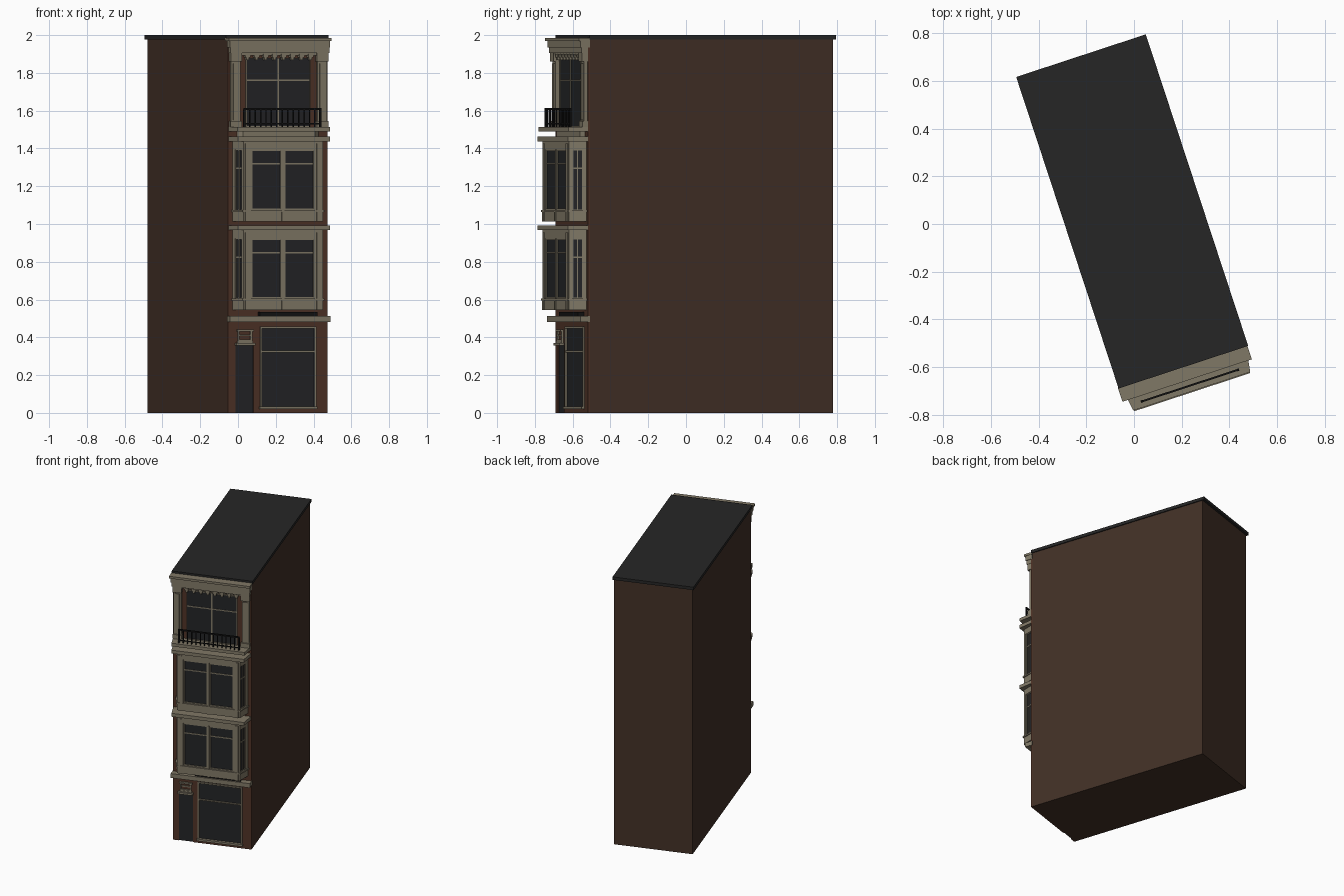
import bpy, bmesh, math
from mathutils import Matrix, Vector

if "Cube" in bpy.data.objects:
    bpy.data.objects.remove(bpy.data.objects["Cube"])


def material(name, rgb):
    lin = [((c / 255 + 0.055) / 1.055) ** 2.4 for c in rgb]
    m = bpy.data.materials.new(name)
    m.diffuse_color = (*lin, 1)
    m.use_nodes = True
    m.node_tree.nodes["Principled BSDF"].inputs["Base Color"].default_value = m.diffuse_color
    return m


BRICK = material("front brick", (78, 50, 38))
SIDE = material("side brick", (66, 48, 38))
STONE = material("khaki stone", (128, 120, 102))
ROOF = material("roof felt", (38, 38, 38))
GLASS = material("dark glass", (35, 36, 38))
IRON = material("black iron", (18, 18, 18))

# Facade frame: x runs along the front, -y is outward, origin at wall foot
FRAME = Matrix.Translation((0.2075, -0.595, 0)) @ Matrix.Rotation(math.radians(18.2), 4, 'Z')


def finish(name, bm, mat, local):
    bmesh.ops.recalc_face_normals(bm, faces=bm.faces)
    bm.transform(FRAME @ local)
    me = bpy.data.meshes.new(name)
    bm.to_mesh(me)
    bm.free()
    me.materials.append(mat)
    bpy.context.collection.objects.link(bpy.data.objects.new(name, me))


def boxes(name, mat, items, local=Matrix()):
    """Each item: along0, along1, out0, out1, z0, z1."""
    bm = bmesh.new()
    for a0, a1, o0, o1, z0, z1 in items:
        mid = Vector(((a0 + a1) / 2, -(o0 + o1) / 2, (z0 + z1) / 2))
        mtx = Matrix.Translation(mid) @ Matrix.Diagonal((a1 - a0, o1 - o0, z1 - z0, 1))
        bmesh.ops.create_cube(bm, size=1, matrix=mtx)
    finish(name, bm, mat, local)


def bay_prism(name, mat, wall, front, depth, z0, z1):
    """Splayed bay plan, half widths at the wall and at the front."""
    bm = bmesh.new()
    plan = [(-wall, 0), (-front, -depth), (front, -depth), (wall, 0)]
    face = bm.faces.new([bm.verts.new((x, y, z0)) for x, y in plan])
    ext = bmesh.ops.extrude_face_region(bm, geom=[face])["geom"]
    bmesh.ops.translate(bm, vec=(0, 0, z1 - z0),
                        verts=[v for v in ext if isinstance(v, bmesh.types.BMVert)])
    finish(name, bm, mat, Matrix())


def frame(a0, a1, z0, z1, o0, o1, w, transom=None):
    """Four window frame bars and an optional transom."""
    bars = [(a0, a0 + w, o0, o1, z0, z1), (a1 - w, a1, o0, o1, z0, z1),
            (a0, a1, o0, o1, z0, z0 + w), (a0, a1, o0, o1, z1 - w, z1)]
    if transom:
        bars.append((a0, a1, o0, o1 - 0.002, transom - 0.004, transom + 0.004))
    return bars


# Main block and roof
boxes("main_walls", SIDE, [(-0.277, 0.277, -1.355, 0, 0, 1.98)])
boxes("roof", ROOF, [(-0.288, 0.284, -1.37, 0.005, 1.978, 2.0)])

# Brick front skin with gaps for the door and shop window
boxes("front_brick", BRICK, [
    (-0.277, 0.277, 0, 0.01, 0.455, 1.95),
    (-0.277, -0.235, 0, 0.01, 0, 0.455),
    (-0.235, -0.135, 0, 0.01, 0.36, 0.455),
    (-0.135, -0.1, 0, 0.01, 0, 0.455),
    (-0.1, 0.212, 0, 0.01, 0, 0.02),
    (0.212, 0.277, 0, 0.01, 0, 0.455)])

# Door with hood and little panel above
boxes("door", GLASS, [(-0.235, -0.135, 0, 0.004, 0, 0.36)])
boxes("door_hood", STONE, [(-0.238, -0.132, 0, 0.035, 0.357, 0.371),
                           (-0.228, -0.142, 0, 0.022, 0.371, 0.38)]
      + frame(-0.225, -0.145, 0.38, 0.44, 0.01, 0.02, 0.009, 0.412)
      + [(-0.231, -0.139, 0, 0.026, 0.432, 0.442)])

# Shop window
boxes("shop_glass", GLASS, [(-0.1, 0.212, 0, 0.006, 0.02, 0.455)])
boxes("shop_frame", STONE, frame(-0.1, 0.212, 0.02, 0.457, 0, 0.018, 0.01, 0.325)
      + [(-0.105, 0.217, 0, 0.026, 0.02, 0.035)])

# Band above the shop
boxes("shop_band", STONE, [(-0.28, 0.28, 0, 0.055, 0.48, 0.512)])
boxes("awning_case", IRON, [(-0.11, 0.21, 0.01, 0.045, 0.512, 0.534)])

# Two splayed bay windows
WALL, FRONT, DEPTH = 0.255, 0.222, 0.1
SPLAY = math.hypot(WALL - FRONT, DEPTH)
TURN = math.atan2(DEPTH, WALL - FRONT)
SIDES = {"left": Matrix.Translation((-WALL, 0, 0)) @ Matrix.Rotation(-TURN, 4, 'Z'),
         "right": Matrix.Translation((FRONT, -DEPTH, 0)) @ Matrix.Rotation(TURN, 4, 'Z')}


def bay(label, z, cornice_top):
    head = cornice_top - 0.068
    foot = z + 0.06
    bay_prism(label + "_glass", GLASS, WALL - 0.009, FRONT - 0.007, DEPTH - 0.008, z + 0.01, head + 0.02)
    bay_prism(label + "_apron", STONE, WALL, FRONT, DEPTH, z, foot - 0.008)
    bay_prism(label + "_sill", STONE, WALL + 0.006, FRONT + 0.006, DEPTH + 0.007, foot - 0.01, foot)
    bay_prism(label + "_header", STONE, WALL, FRONT, DEPTH, head, cornice_top - 0.024)
    bay_prism(label + "_cornice", STONE, WALL + 0.02, FRONT + 0.034, DEPTH + 0.016,
              cornice_top - 0.025, cornice_top)
    # Corner posts, centre post and apron blocks on the front
    items = [(-0.006, 0.006, DEPTH - 0.02, DEPTH + 0.003, foot, head),
             (-0.008, 0.008, DEPTH - 0.02, DEPTH + 0.006, z, foot - 0.01)]
    for s in (-1, 1):
        a, b = sorted((s * 0.178, s * FRONT))
        items.append((a, b, DEPTH - 0.025, DEPTH, foot, head))
        a, b = sorted((s * 0.186, s * 0.212))
        items.append((a, b, DEPTH - 0.02, DEPTH + 0.005, foot, head + 0.03))
        items.append((a, b, DEPTH - 0.02, DEPTH + 0.006, z, foot - 0.01))
        a, b = sorted((s * 0.006, s * 0.178))
        items += frame(a, b, foot, head, DEPTH - 0.012, DEPTH - 0.002, 0.009, head - 0.075)
    boxes(label + "_front_posts", STONE, items)
    # Side posts and sashes, jamb wider next to the wall
    for side, mtx in SIDES.items():
        lo, hi = (0.03, 0.016) if side == "left" else (0.016, 0.03)
        mid = (lo + SPLAY - hi) / 2
        boxes(f"{label}_{side}_posts", STONE,
              [(0, lo, -0.015, 0, foot, head),
               (SPLAY - hi, SPLAY, -0.015, 0, foot, head),
               (mid - 0.003, mid + 0.003, -0.012, -0.002, foot, head)]
              + frame(lo, SPLAY - hi, foot, head, -0.012, -0.003, 0.005, head - 0.1), mtx)


bay("lower_bay", 0.545, 0.992)
bay("upper_bay", 1.013, 1.463)

# Balcony slab and railing
bay_prism("balcony_slab", STONE, 0.275, 0.258, 0.112, 1.49, 1.513)
bay_prism("balcony_underside", STONE, 0.24, 0.2, 0.03, 1.463, 1.49)
rails = [(-0.216, 0.216, 0.083, 0.091, 1.604, 1.614),
         (-0.216, 0.216, 0.084, 0.09, 1.528, 1.534)]
for i in range(15):
    u = -0.212 + i * 0.424 / 14
    w = 0.005 if i in (0, 14) else 0.003
    rails.append((u - w, u + w, 0.087 - w, 0.087 + w, 1.51, 1.607))
boxes("balcony_railing", IRON, rails)

# Top floor window
boxes("top_glass", GLASS, [(-0.18, 0.18, 0, 0.016, 1.513, 1.88)])
boxes("top_window_bars", STONE, frame(-0.18, 0.18, 1.513, 1.88, 0.01, 0.021, 0.005, 1.76)
      + [(-0.004, 0.004, 0.01, 0.021, 1.513, 1.88)])

# Top floor pilasters with bases and capitals
pilasters = []
for s in (-1, 1):
    for a, b, d, z0, z1 in ((0.215, 0.267, 0.03, 1.513, 1.91), (0.226, 0.256, 0.037, 1.55, 1.85),
                            (0.209, 0.272, 0.04, 1.513, 1.545), (0.209, 0.272, 0.042, 1.86, 1.91)):
        u0, u1 = sorted((s * a, s * b))
        pilasters.append((u0, u1, 0, d, z0, z1))
boxes("top_pilasters", STONE, pilasters)

# Stepped brackets under the frieze
brackets = [(-0.21, 0.21, 0, 0.034, 1.893, 1.91)]
for i in range(8):
    u = -0.175 + i * 0.05
    brackets += [(u - 0.014, u + 0.014, 0, 0.038, 1.882, 1.9),
                 (u - 0.008, u + 0.008, 0, 0.034, 1.868, 1.89)]
boxes("frieze_brackets", STONE, brackets)

# Frieze and crowning cornice
boxes("top_cornice", STONE, [(-0.275, 0.275, 0, 0.047, 1.905, 1.935),
                             (-0.28, 0.278, 0, 0.053, 1.935, 1.972),
                             (-0.29, 0.281, 0, 0.063, 1.97, 1.986)])
